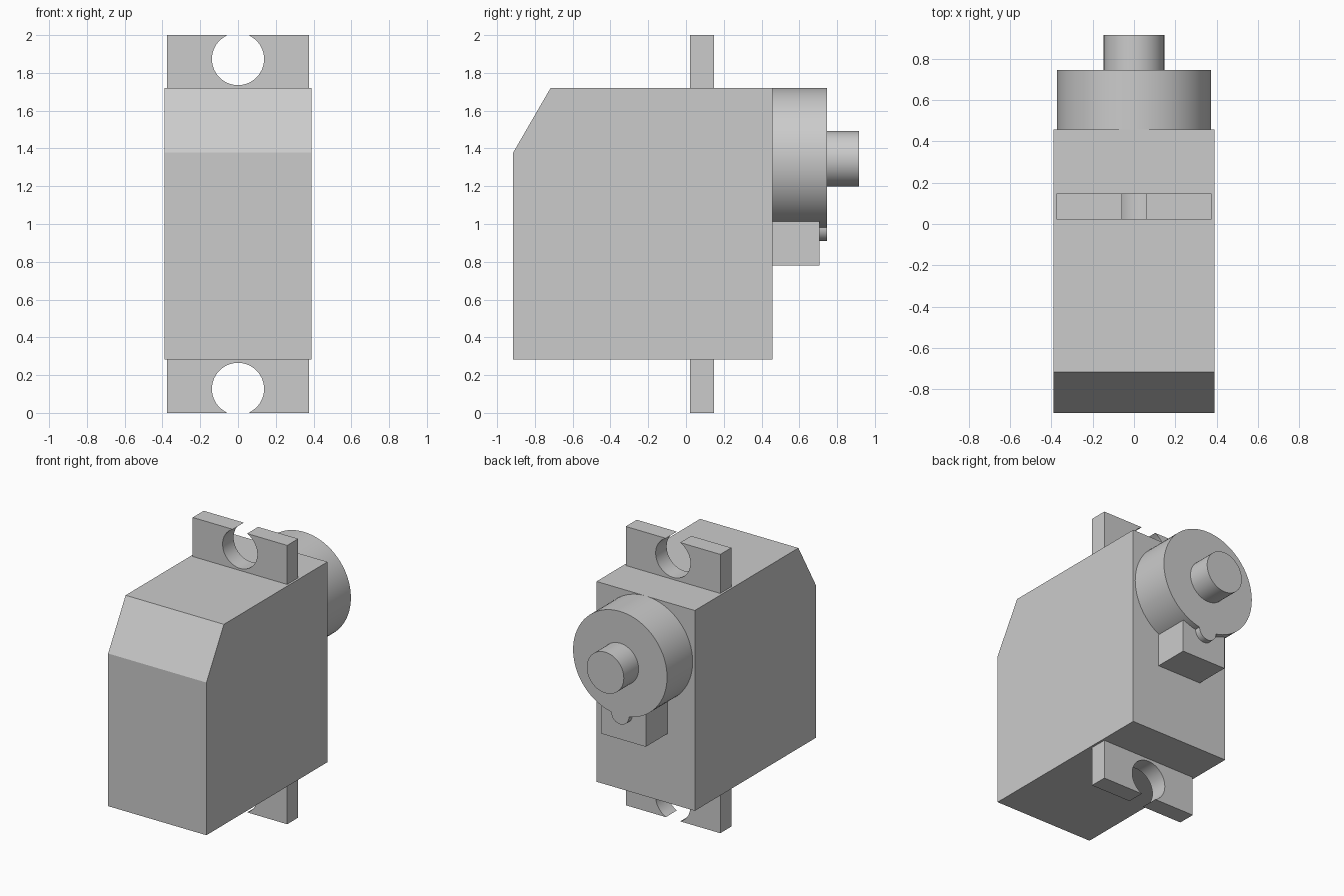
import bpy, bmesh, math
from mathutils import Vector

cube = bpy.data.objects.get("Cube")
if cube:
    bpy.data.objects.remove(cube, do_unlink=True)

grey = bpy.data.materials.new("plain_grey")
grey.use_nodes = True
GREY = (0.6, 0.6, 0.6, 1)
grey.diffuse_color = GREY
grey.node_tree.nodes["Principled BSDF"].inputs["Base Color"].default_value = GREY


def prism(name, points, offset, smooth=False):
    """Extrude a closed 3D outline along an offset vector."""
    bm = bmesh.new()
    face = bm.faces.new([bm.verts.new(p) for p in points])
    grown = bmesh.ops.extrude_face_region(bm, geom=[face], use_keep_orig=True)
    moved = [v for v in grown["geom"] if isinstance(v, bmesh.types.BMVert)]
    bmesh.ops.translate(bm, verts=moved, vec=Vector(offset))
    bmesh.ops.recalc_face_normals(bm, faces=bm.faces)
    mesh = bpy.data.meshes.new(name)
    bm.to_mesh(mesh)
    bm.free()
    mesh.materials.append(grey)
    obj = bpy.data.objects.new(name, mesh)
    bpy.context.collection.objects.link(obj)
    if smooth:
        bpy.ops.object.select_all(action="DESELECT")
        obj.select_set(True)
        bpy.context.view_layer.objects.active = obj
        bpy.ops.object.shade_smooth_by_angle(angle=math.radians(30))
    return obj


def disc(name, z, radius, y0, y1, sides=72):
    """Round boss pointing backwards."""
    ring = [(radius * math.sin(math.tau * i / sides), y0,
             z + radius * math.cos(math.tau * i / sides)) for i in range(sides)]
    return prism(name, ring, (0, y1 - y0, 0), True)


# Main case with a sloped upper front edge
HALF, FRONT, BACK = 0.39, -0.915, 0.457
LOW, HIGH = 0.283, 1.72
side = [(FRONT, LOW), (BACK, LOW), (BACK, HIGH), (-0.717, HIGH), (FRONT, 1.378)]
prism("case", [(-HALF, y, z) for y, z in side], (2 * HALF, 0, 0))

# Gear housing, output shaft and small locating nub
disc("gear_housing", 1.347, 0.373, BACK, 0.747)
disc("output_shaft", 1.345, 0.147, 0.747, 0.915, 48)
disc("locating_nub", 0.98, 0.07, 0.7, 0.747, 32)

# Cable block below the housing
block = [(-0.175, 0.78), (0.175, 0.78), (0.175, 1.012), (-0.175, 1.012)]
prism("cable_block", [(x, BACK, z) for x, z in block], (0, 0.706 - BACK, 0))

# Mounting tabs, each with an open round screw hole
TAB, RADIUS, CENTRE, STEPS = 0.375, 0.138, 0.127, 48
gap = math.asin(0.057 / RADIUS)
outline = [(-TAB, 0), (-TAB, LOW), (TAB, LOW), (TAB, 0)]
for i in range(STEPS + 1):
    a = gap + (math.tau - 2 * gap) * i / STEPS
    outline.append((RADIUS * math.sin(a), CENTRE - RADIUS * math.cos(a)))
outline[4] = (outline[4][0], 0)
outline[-1] = (outline[-1][0], 0)
for name, flip in (("lower_tab", False), ("upper_tab", True)):
    prism(name, [(x, 0.022, 2 - z if flip else z) for x, z in outline],
          (0, 0.125, 0), True)
